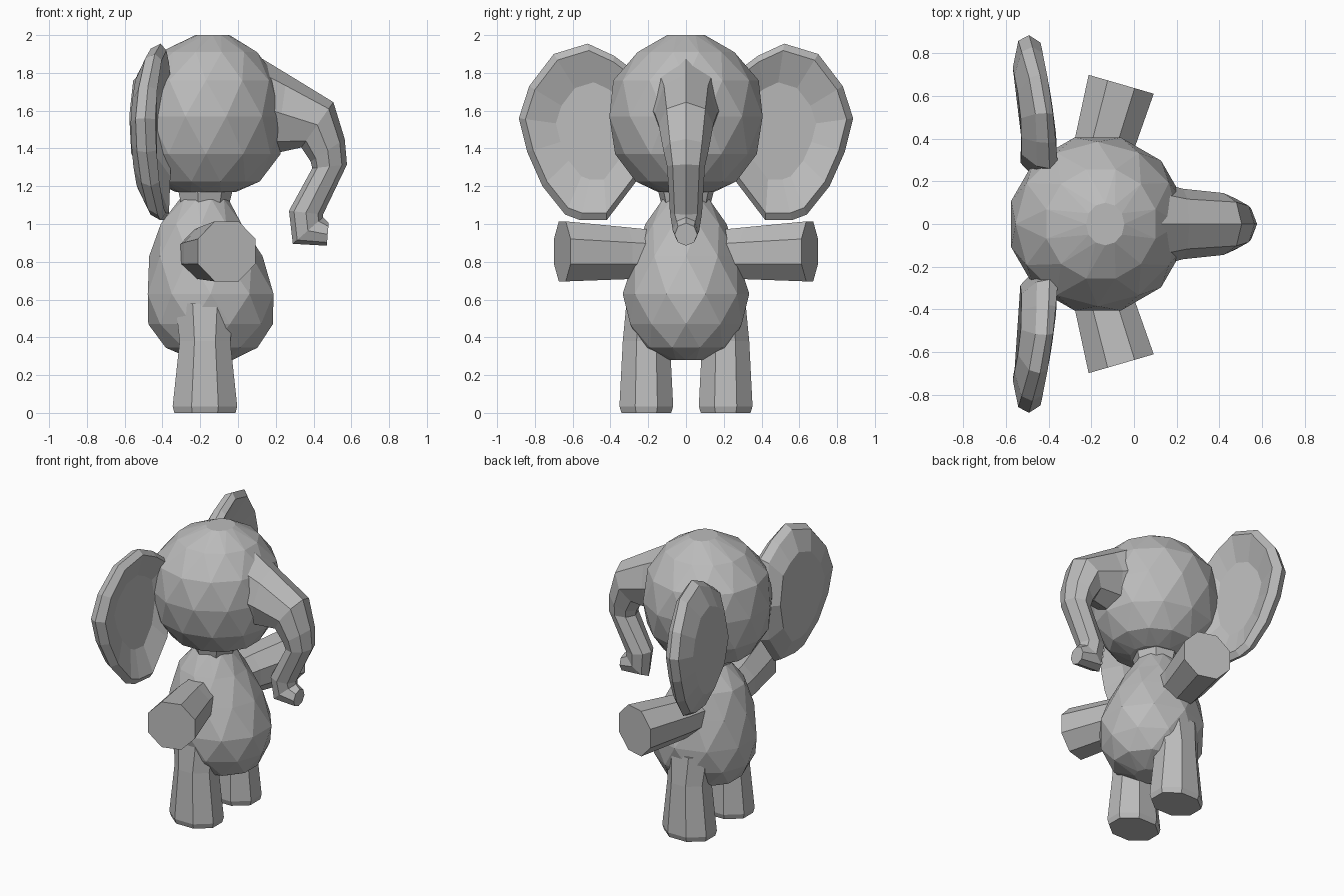
import bpy, bmesh, math
from mathutils import Vector

cube = bpy.data.objects.get("Cube")
if cube:
    bpy.data.objects.remove(cube, do_unlink=True)

grey = bpy.data.materials.new("elephant_grey")
grey.use_nodes = True
colour = (0.5, 0.5, 0.5, 1)
grey.diffuse_color = colour
grey.node_tree.nodes["Principled BSDF"].inputs["Base Color"].default_value = colour


def finish(name, bm):
    """Turn a bmesh into a flat shaded grey object."""
    bmesh.ops.recalc_face_normals(bm, faces=bm.faces)
    mesh = bpy.data.meshes.new(name)
    bm.to_mesh(mesh)
    bm.free()
    mesh.materials.append(grey)
    obj = bpy.data.objects.new(name, mesh)
    bpy.context.collection.objects.link(obj)


def ring(centre, u, v, sides, turn=0.0):
    """Points of an ellipse with half axes u and v; turn is in steps."""
    points = []
    for i in range(sides):
        a = math.tau * (i + turn) / sides
        points.append(Vector(centre) + Vector(u) * math.cos(a) + Vector(v) * math.sin(a))
    return points


def loft(name, rings, stagger=False):
    """Skin a row of rings and cap both ends."""
    bm = bmesh.new()
    rows = [[bm.verts.new(p) for p in r] for r in rings]
    n = len(rows[0])
    for k, (low, high) in enumerate(zip(rows, rows[1:])):
        for i in range(n):
            a, b, c, d = low[i], low[(i + 1) % n], high[(i + 1) % n], high[i]
            if not stagger:
                bm.faces.new((a, b, c, d))
            elif k % 2 == 0:
                bm.faces.new((a, b, d))
                bm.faces.new((b, c, d))
            else:
                bm.faces.new((a, b, c))
                bm.faces.new((a, c, d))
    bm.faces.new(rows[0][::-1])
    bm.faces.new(rows[-1])
    finish(name, bm)


def faceted(name, profile, sides):
    """Upright triangulated form; profile rows are (x, z, depth, width)."""
    loft(name, [ring((x, 0, z), (d, 0, 0), (0, w, 0), sides, (k % 2) / 2)
                for k, (x, z, d, w) in enumerate(profile)], True)


# Head: full, slightly flattened ball
faceted("head", [(-0.17, 1.17, 0.16, 0.15),
                 (-0.17, 1.225, 0.295, 0.275),
                 (-0.17, 1.37, 0.395, 0.375),
                 (-0.17, 1.57, 0.42, 0.42),
                 (-0.17, 1.76, 0.385, 0.385),
                 (-0.155, 1.91, 0.265, 0.265),
                 (-0.135, 2.0, 0.09, 0.1)], 12)

# Trunk: (centre x, centre z, half depth along x and z, half width)
trunk = [(0.03, 1.65, 0.04, 0.26, 0.22),
         (0.23, 1.585, 0.03, 0.21, 0.165),
         (0.42, 1.525, 0.085, 0.12, 0.145),
         (0.475, 1.39, 0.09, 0.06, 0.12),
         (0.485, 1.305, 0.092, 0.01, 0.1),
         (0.36, 1.06, 0.09, -0.01, 0.085),
         (0.37, 0.965, 0.08, 0.07, 0.07),
         (0.475, 0.945, 0.005, 0.06, 0.06)]
loft("trunk", [ring((x, 0, z), (dx, 0, dz), (0, w, 0), 8) for x, z, dx, dz, w in trunk])

# Pear shaped body
faceted("body", [(-0.13, 0.28, 0.10, 0.09),
                 (-0.14, 0.345, 0.255, 0.235),
                 (-0.145, 0.47, 0.33, 0.31),
                 (-0.145, 0.63, 0.35, 0.335),
                 (-0.17, 0.83, 0.3, 0.285),
                 (-0.195, 1.0, 0.225, 0.215),
                 (-0.18, 1.13, 0.13, 0.13)], 10)

# Neck flaring into the head
loft("neck", [ring((-0.18, 0, z), (r, 0, 0), (0, r, 0), 7)
              for z, r in ((1.03, 0.14), (1.11, 0.135), (1.25, 0.17))])

# Ear outline: (y, z) clockwise from the inner top
ear_outline = [(0.26, 1.8), (0.38, 1.89), (0.52, 1.955), (0.7, 1.9), (0.83, 1.73),
               (0.885, 1.56), (0.84, 1.38), (0.76, 1.2), (0.64, 1.05), (0.56, 1.02),
               (0.42, 1.02), (0.26, 1.23), (0.2, 1.5)]


def ear_ring(side, scale, inner_x, slope, bow):
    """Outline scaled from the ear root; depth slopes outward and bows."""
    points = []
    for y, z in ear_outline:
        y, z = 0.45 + (y - 0.45) * scale, 1.5 + (z - 1.5) * scale
        x = inner_x - slope * (y - 0.25) - bow * (1 - ((z - 1.5) / 0.48) ** 2)
        points.append(Vector((x, side * y, z)))
    return points


for side, label in ((1, "left"), (-1, "right")):
    # Ear: dished front, rim, bulging back
    loft(label + "_ear", [ear_ring(side, 0.55, -0.37, 0.14, 0.05),
                          ear_ring(side, 0.92, -0.34, 0.13, 0.02),
                          ear_ring(side, 1.0, -0.37, 0.13, 0.04),
                          ear_ring(side, 0.94, -0.42, 0.12, 0.05),
                          ear_ring(side, 0.65, -0.48, 0.08, 0.05)])

    # Arm: reaching outward and slightly forward
    along = Vector((0.29, side, 0)).normalized()
    across = Vector((along.y, -along.x, 0)) * side
    loft(label + "_arm", [ring((x, side * y, z), across * r, (0, 0, r), 8, 0.5)
                          for x, y, z, r in ((-0.19, 0.15, 0.84, 0.135),
                                             (-0.155, 0.32, 0.845, 0.148),
                                             (-0.06, 0.655, 0.855, 0.172))])

    # Leg: bevelled foot, slim knee, widening into the hip
    loft(label + "_leg", [ring((-0.175, side * y, z), (rx, 0, 0), (0, ry, 0), 8, 0.5)
                          for y, z, rx, ry in ((0.21, 0.0, 0.175, 0.142),
                                               (0.21, 0.035, 0.185, 0.154),
                                               (0.21, 0.38, 0.145, 0.135),
                                               (0.2, 0.58, 0.17, 0.125))])
